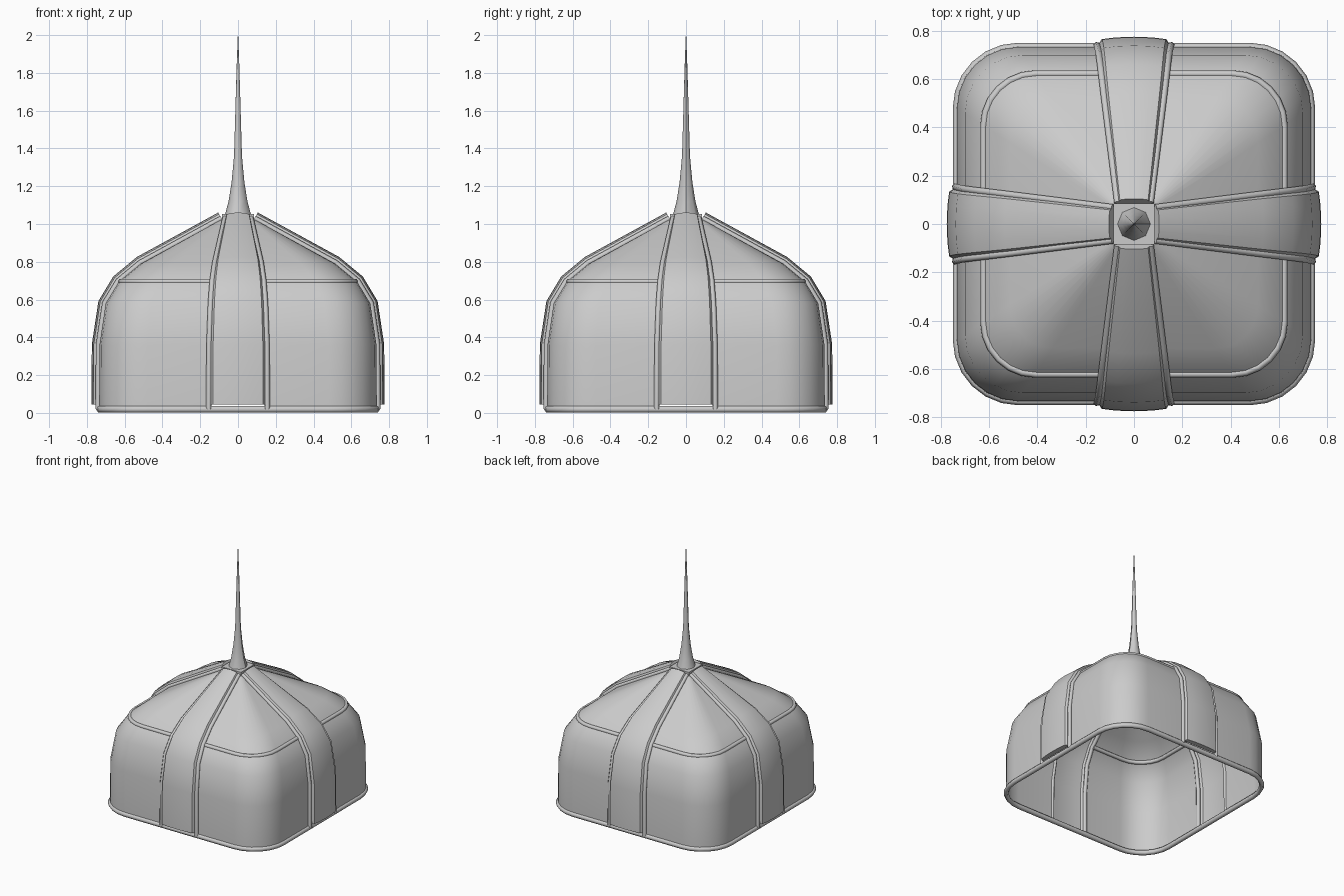
import bpy, bmesh
from math import sin, cos, pi
from mathutils import Vector, Matrix

cube = bpy.data.objects.get("Cube")
if cube:
    bpy.data.objects.remove(cube)

grey = bpy.data.materials.new("plain grey")
grey.use_nodes = True
GREY = (0.6, 0.6, 0.6, 1)
grey.diffuse_color = GREY
grey.node_tree.nodes["Principled BSDF"].inputs["Base Color"].default_value = GREY

# Dome profile: half size, height, half width of the ribs
PROFILE = [(0.735, 0.02, 0.155), (0.733, 0.36, 0.153), (0.70, 0.58, 0.145),
           (0.63, 0.695, 0.136), (0.515, 0.79, 0.122), (0.085, 1.025, 0.068)]
CORNER = 0.345
SEAM = 3


def quadrant(size, gap, z, steps=6):
    """Outline of one rounded corner, from one rib edge to the next."""
    r = min(CORNER * size, size - gap)
    c = size - r
    arc = [Vector((c + r * cos(a), c + r * sin(a), z))
           for a in (pi / 2 * i / steps for i in range(steps + 1))]
    return [Vector((size, gap, z))] + arc + [Vector((gap, size, z))]


def turn(points, k):
    m = Matrix.Rotation(k * pi / 2, 4, 'Z')
    return [m @ p for p in points]


def loft(name, rows, angle=35):
    """Sheet through rows of points."""
    bm = bmesh.new()
    grid = [[bm.verts.new(p) for p in row] for row in rows]
    for a, b in zip(grid, grid[1:]):
        for i in range(len(a) - 1):
            bm.faces.new((a[i], a[i + 1], b[i + 1], b[i]))
    return finish(name, bm, angle)


def finish(name, bm, angle):
    me = bpy.data.meshes.new(name)
    bm.to_mesh(me)
    bm.free()
    ob = bpy.data.objects.new(name, me)
    bpy.context.collection.objects.link(ob)
    me.materials.append(grey)
    bpy.ops.object.select_all(action='DESELECT')
    ob.select_set(True)
    bpy.context.view_layer.objects.active = ob
    bpy.ops.object.shade_smooth_by_angle(angle=angle * pi / 180)
    return ob


def tube(name, points, radius, closed=False):
    cu = bpy.data.curves.new(name, 'CURVE')
    cu.dimensions = '3D'
    cu.bevel_depth = radius
    cu.bevel_resolution = 1
    cu.use_fill_caps = True
    sp = cu.splines.new('POLY')
    sp.points.add(len(points) - 1)
    for q, p in zip(sp.points, points):
        q.co = (*p, 1)
    sp.use_cyclic_u = closed
    cu.materials.append(grey)
    ob = bpy.data.objects.new(name, cu)
    bpy.context.collection.objects.link(ob)


def normals():
    """Outward directions along the profile, in the x-z plane."""
    out = []
    for i in range(len(PROFILE)):
        a, b = PROFILE[max(i - 1, 0)], PROFILE[min(i + 1, len(PROFILE) - 1)]
        out.append(Vector((b[1] - a[1], 0, a[0] - b[0])).normalized())
    return out


# Cross-section of a raised rib: position across, rise
SECTION = [(-1, 0), (-0.86, 0.031), (-0.5, 0.038), (0, 0.041),
           (0.5, 0.038), (0.86, 0.031), (1, 0)]
NORMALS = normals()
rib_rows = []
for (s, z, w), n in zip(PROFILE, NORMALS):
    base = Vector((s, 0, max(z, 0.045)))
    rib_rows.append([base + n * h + Vector((0, u * w, 0)) for u, h in SECTION])
# Flat ends closing the rib at the foot and the top
foot = [Vector((PROFILE[0][0], p.y, 0.045)) for p in rib_rows[0]]
top = [Vector((PROFILE[-1][0], p.y, PROFILE[-1][1])) for p in rib_rows[-1]]
rib_rows = [foot] + rib_rows + [top]

shell_rows = [quadrant(s, w, z) for s, z, w in PROFILE]
seam = quadrant(PROFILE[SEAM][0] - 0.008, PROFILE[SEAM][2], PROFILE[SEAM][1])

for k in range(4):
    loft(f"dome_panel_{k + 1}", [turn(r, k) for r in shell_rows])
    loft(f"rib_{k + 1}", [turn(r, k) for r in rib_rows])
    tube(f"seam_rail_{k + 1}", turn(seam, k), 0.015)
    for side, word in ((1, "left"), (-1, "right")):
        edge = [Vector((s, side * w, z)) + n * 0.005
                for (s, z, w), n in zip(PROFILE, NORMALS)]
        tube(f"rib_{k + 1}_{word}_rail", turn(edge, k), 0.015)

# Rim around the foot
rim = []
for k in range(4):
    rim += turn(quadrant(0.732, 0.155, 0.019), k)
tube("base_rim", rim, 0.019, closed=True)

# Square cap under the spire
bm = bmesh.new()
bmesh.ops.create_cube(bm, size=1, matrix=Matrix.Translation((0, 0, 1.037))
                      @ Matrix.Diagonal((0.17, 0.17, 0.03, 1)))
finish("top_cap", bm, 30)

# Tapered spire
SPIRE = [(0.07, 1.045), (0.05, 1.12), (0.034, 1.22), (0.021, 1.36),
         (0.014, 1.6), (0.007, 1.84), (0.001, 2.0)]
loft("spire", [[Vector((r * cos(i * pi / 4), r * sin(i * pi / 4), z))
                for i in range(9)] for r, z in SPIRE], 50)
